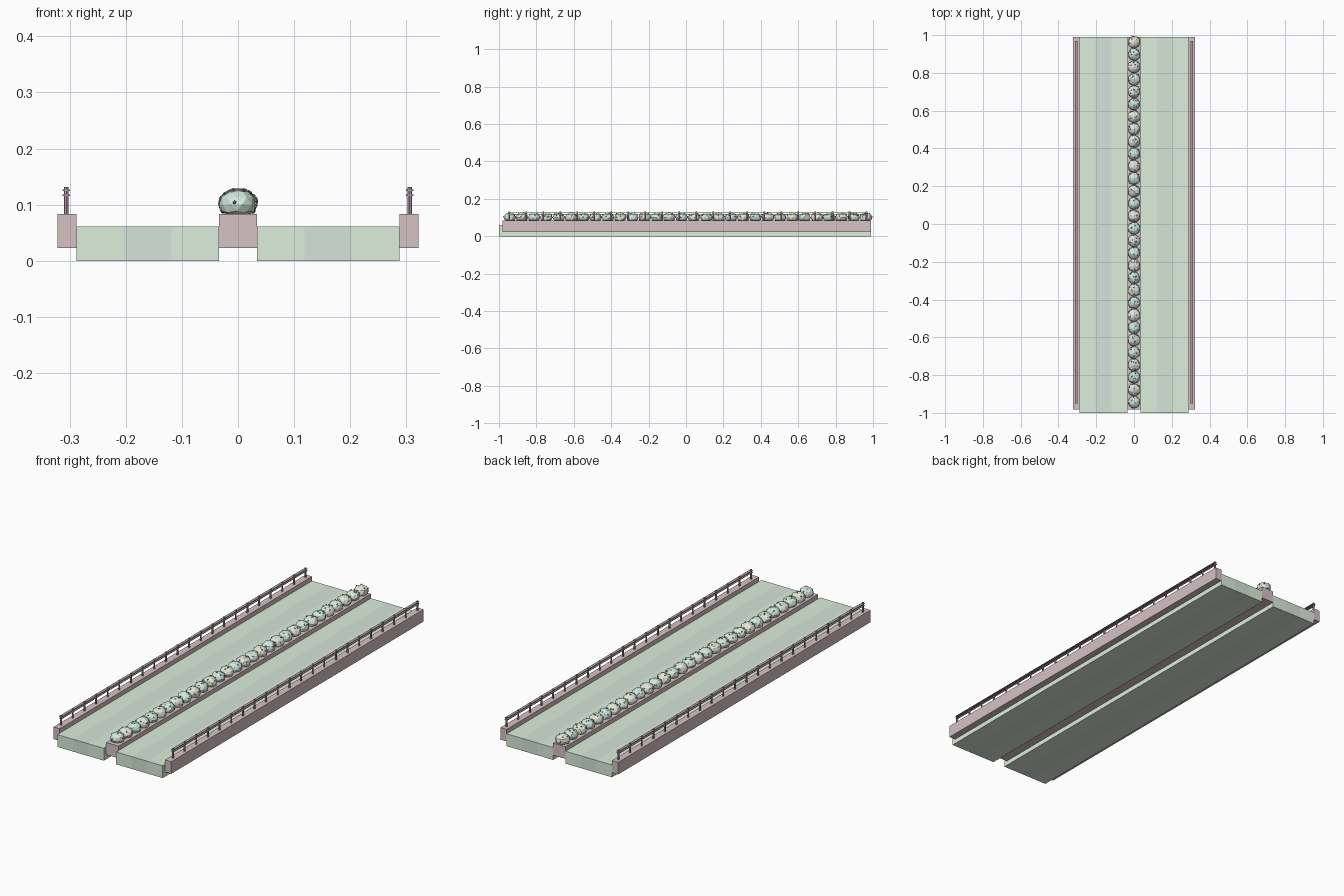
import bpy, bmesh, math, random
from mathutils import Vector, Matrix

if "Cube" in bpy.data.objects:
    bpy.data.objects.remove(bpy.data.objects["Cube"])

random.seed(4)


def material(name, rgb):
    m = bpy.data.materials.new(name)
    m.diffuse_color = (*rgb, 1)
    m.use_nodes = True
    m.node_tree.nodes["Principled BSDF"].inputs["Base Color"].default_value = m.diffuse_color
    return m


ASPHALT = material("road_light", (0.72, 0.86, 0.71))
LANE = material("road_dark", (0.67, 0.78, 0.69))
KERB = material("kerb", (0.68, 0.54, 0.56))
METAL = material("railing", (0.45, 0.34, 0.37))
LEAF_A = material("shrub_teal", (0.64, 0.82, 0.73))
LEAF_B = material("shrub_beige", (0.75, 0.80, 0.68))
BERRY = material("berry", (0.36, 0.42, 0.40))


def box(bm, x0, x1, y0, y1, z0, z1):
    size = Matrix.Diagonal((x1 - x0, y1 - y0, z1 - z0, 1))
    mid = Matrix.Translation(((x0 + x1) / 2, (y0 + y1) / 2, (z0 + z1) / 2))
    bmesh.ops.create_cube(bm, size=1, matrix=mid @ size)


def finish(name, bm, *mats):
    me = bpy.data.meshes.new(name)
    bm.to_mesh(me)
    bm.free()
    for m in mats:
        me.materials.append(m)
    ob = bpy.data.objects.new(name, me)
    bpy.context.collection.objects.link(ob)
    return ob


def carriageway(name, x0, x1):
    # slab cut lengthwise into three equal strips, the middle one darker
    bm = bmesh.new()
    box(bm, x0, x1, -1.0, 0.99, 0, 0.061)
    a, b = x0 + (x1 - x0) / 3, x1 - (x1 - x0) / 3
    for x in (a, b):
        bmesh.ops.bisect_plane(bm, geom=bm.verts[:] + bm.edges[:] + bm.faces[:],
                               plane_co=(x, 0, 0), plane_no=(1, 0, 0))
    for f in bm.faces:
        c = f.calc_center_median().x
        f.material_index = 1 if a < c < b else 0
    finish(name, bm, ASPHALT, LANE)


def kerb(name, x0, x1):
    bm = bmesh.new()
    box(bm, x0, x1, -0.982, 0.99, 0.023, 0.083)
    finish(name, bm, KERB)


def railing(name, x):
    # round posts carrying two flat rails
    bm = bmesh.new()
    y0, y1, n = -0.945, 0.965, 22
    for i in range(n):
        y = y0 + (y1 - y0) * i / (n - 1)
        bmesh.ops.create_cone(bm, cap_ends=True, segments=8, radius1=0.0042, radius2=0.0042,
                              depth=0.049, matrix=Matrix.Translation((x, y, 0.1065)))
    for z in (0.1165, 0.1255):
        box(bm, x - 0.007, x + 0.007, y0 - 0.005, y1 + 0.005, z - 0.0013, z + 0.0013)
    finish(name, bm, METAL)


def shrub(name, y, r, leaf):
    # faceted dome, flattened at the bottom, dotted with berries
    bm = bmesh.new()
    spin = Matrix.Rotation(random.uniform(0, math.tau), 4, 'Z')
    bmesh.ops.create_icosphere(bm, subdivisions=2, radius=1, matrix=spin)
    for v in bm.verts:
        k = random.uniform(0.93, 1.05)
        v.co = Vector((v.co.x * r * k, y + v.co.y * r * k,
                       max(0.083, 0.1 + v.co.z * r * 0.82 * k)))
    for i in range(7):
        a, e = i * 2.4 + random.uniform(-.3, .3), random.uniform(0.1, 1.3)
        p = Vector((math.cos(a) * math.cos(e) * r, y + math.sin(a) * math.cos(e) * r,
                    0.1 + math.sin(e) * r * 0.8))
        dot = bmesh.ops.create_icosphere(bm, subdivisions=1, radius=0.0035,
                                         matrix=Matrix.Translation(p))
        for f in {f for v in dot["verts"] for f in v.link_faces}:
            f.material_index = 1
    finish(name, bm, leaf, BERRY)


# road surfaces, outer kerbs and railings on both sides
for side, s in (("left", -1), ("right", 1)):
    carriageway("carriageway_" + side, *sorted((s * 0.034, s * 0.288)))
    kerb("kerb_" + side, *sorted((s * 0.288, s * 0.322)))
    railing("railing_" + side, s * 0.306)

# planted median
kerb("median", -0.034, 0.034)
for i in range(30):
    shrub(f"shrub_{i + 1}", -0.943 + i * 1.906 / 29, 0.034 if i % 2 else 0.033,
          LEAF_A if i % 2 == 0 else LEAF_B)
